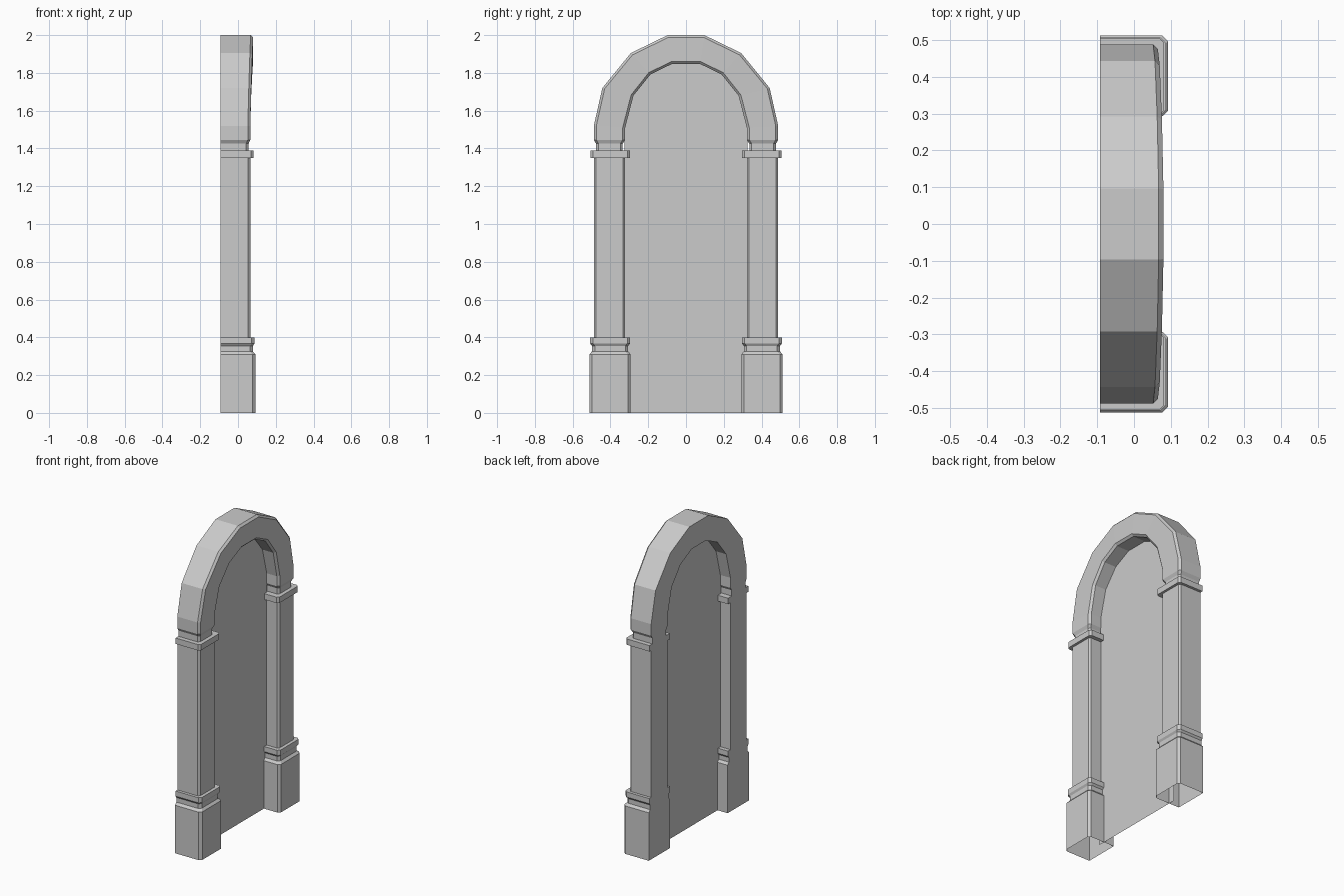
import bpy

if "Cube" in bpy.data.objects:
    bpy.data.objects.remove(bpy.data.objects["Cube"])

BACK = -0.0925      # flat rear plane of the whole frame
PANEL_X = -0.02     # recessed door panel


def make_mesh(name, verts, faces):
    me = bpy.data.meshes.new(name)
    me.from_pydata(verts, [], faces)
    me.update()
    ob = bpy.data.objects.new(name, me)
    bpy.context.collection.objects.link(ob)
    return ob


def ring(inner, outer, front, c):
    """Chamfered cross-section between an inner and an outer (y, z) point."""
    (yi, zi), (yo, zo) = inner, outer
    w = ((yo - yi) ** 2 + (zo - zi) ** 2) ** 0.5
    k = c / w
    section = [(BACK, 1), (front - c, 1), (front, 1 - k),
               (front, k), (front - c, 0), (BACK, 0)]
    return [(x, yi + (yo - yi) * t, zi + (zo - zi) * t) for x, t in section]


def loft(name, rings, cap_start=True, cap_end=True):
    n = len(rings[0])
    verts = [p for r in rings for p in r]
    faces = [(a * n + i, a * n + (i + 1) % n, (a + 1) * n + (i + 1) % n, (a + 1) * n + i)
             for a in range(len(rings) - 1) for i in range(n)]
    if cap_start:
        faces.append(tuple(reversed(range(n))))
    if cap_end:
        faces.append(tuple(range(len(verts) - n, len(verts))))
    return make_mesh(name, verts, faces)


def fix_normals(ob):
    import bmesh
    bm = bmesh.new()
    bm.from_mesh(ob.data)
    bmesh.ops.recalc_face_normals(bm, faces=bm.faces)
    bm.to_mesh(ob.data)
    bm.free()


def pillar_part(name, levels, c, cap_start=True):
    """levels: (z, inner y, outer y, front x); built on both sides."""
    for side, s in (("left", -1), ("right", 1)):
        rings = [ring((s * yi, z), (s * yo, z), fx, c) for z, yi, yo, fx in levels]
        fix_normals(loft(f"{side}_{name}", rings, cap_start))


# Plinth with a grooved moulding on top
pillar_part("plinth", [
    (0.0, 0.293, 0.512, 0.0925), (0.31, 0.293, 0.512, 0.0925),
    (0.325, 0.306, 0.498, 0.079), (0.355, 0.306, 0.498, 0.079),
    (0.367, 0.296, 0.507, 0.087), (0.40, 0.296, 0.507, 0.087)], 0.015, False)

# Plain shaft
pillar_part("shaft", [
    (0.40, 0.322, 0.488, 0.065), (1.35, 0.322, 0.488, 0.065)], 0.012)

# Capital band
pillar_part("capital", [
    (1.35, 0.297, 0.505, 0.081), (1.388, 0.297, 0.505, 0.081)], 0.012)

# Arch: half of the stations (inner point, outer point, front x), then mirrored
half = [
    ((0.335, 1.388), (0.476, 1.388), 0.056),
    ((0.335, 1.425), (0.476, 1.425), 0.056),
    ((0.322, 1.445), (0.488, 1.445), 0.065),
    ((0.322, 1.51), (0.488, 1.52), 0.065),
    ((0.278, 1.68), (0.443, 1.72), 0.070),
    ((0.188, 1.792), (0.292, 1.905), 0.076),
    ((0.073, 1.848), (0.097, 2.0), 0.080),
]
mirrored = [((-i[0], i[1]), (-o[0], o[1]), f) for i, o, f in reversed(half)]
fix_normals(loft("arch", [ring(i, o, f, 0.013) for i, o, f in half + mirrored]))

# Recessed panel filling the opening
outline = [(0.335, 0.0)] + [(i[0] + 0.004, i[1] + 0.006) for i, o, f in half[3:]]
outline += [(-y, z) for y, z in reversed(outline)]
make_mesh("panel", [(PANEL_X, y, z) for y, z in outline], [tuple(range(len(outline)))])
